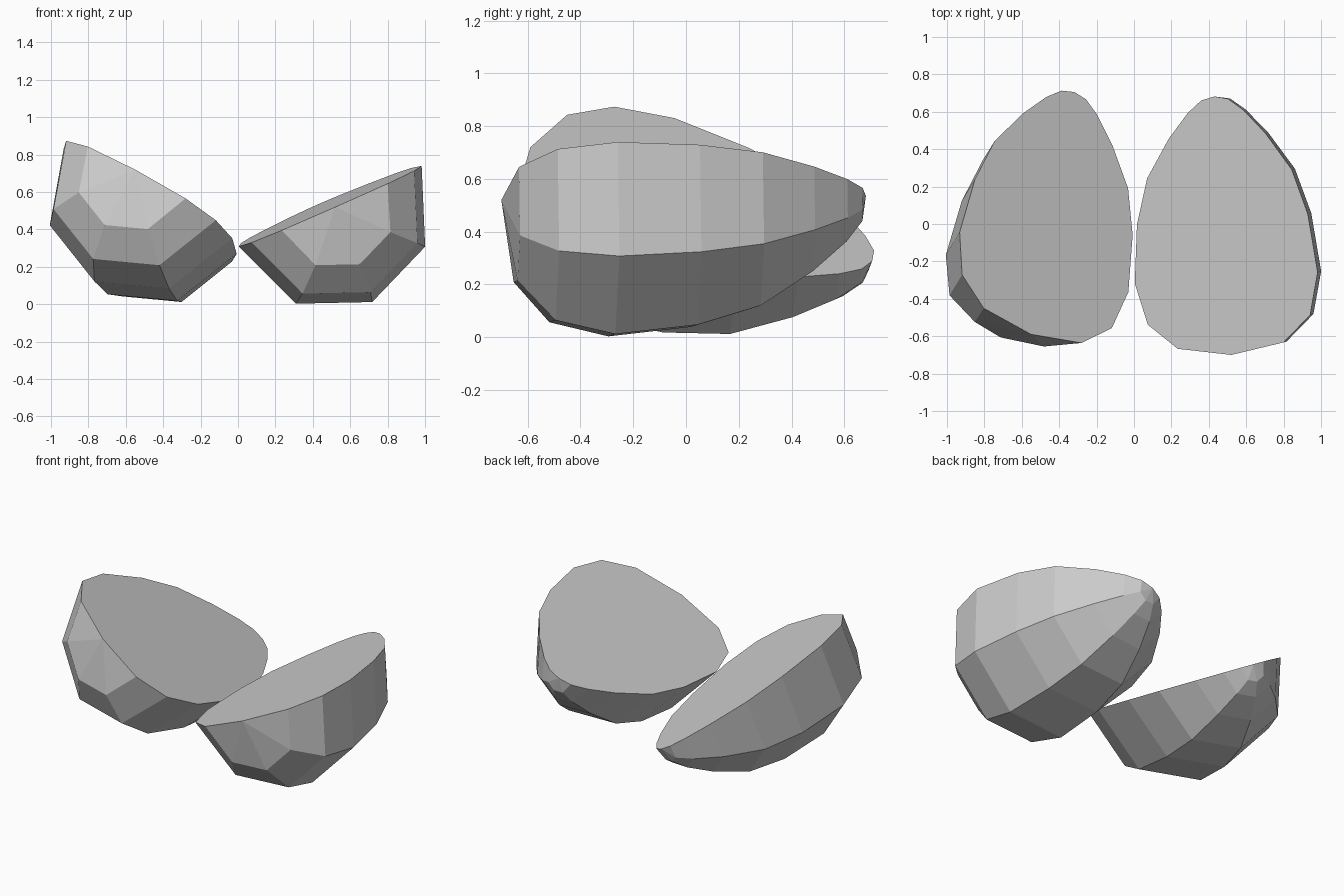
import bpy, bmesh, math
from mathutils import Vector, Matrix

if "Cube" in bpy.data.objects:
    bpy.data.objects.remove(bpy.data.objects["Cube"])

# Egg profile: (distance along the axis from the blunt end, radius)
PROFILE = [(0.05, 0.31), (0.188, 0.475), (0.413, 0.535), (0.727, 0.50),
           (0.97, 0.423), (1.173, 0.283), (1.305, 0.162), (1.368, 0.078)]
LENGTH = 1.385
SIDES = 4       # half of an octagonal cross-section
DEPTH = 0.025   # the cut lies slightly above the axis


def half_egg(name, base, tip, across):
    """Half egg with a flat cut face; base and tip are the ends of the cut."""
    bm = bmesh.new()
    blunt = bm.verts.new((0, 0, 0))
    point = bm.verts.new((0, LENGTH, 0))
    rings = []
    for u, r in PROFILE:
        ring = []
        for i in range(SIDES + 1):
            t = math.pi * i / SIDES
            drop = DEPTH if 0 < i < SIDES else 0
            ring.append(bm.verts.new((r * math.cos(t), u, -r * math.sin(t) - drop)))
        rings.append(ring)
    # Shell and end fans
    for i in range(SIDES):
        for a, b in zip(rings, rings[1:]):
            bm.faces.new((a[i], a[i + 1], b[i + 1], b[i]))
        bm.faces.new((blunt, rings[0][i + 1], rings[0][i]))
        bm.faces.new((point, rings[-1][i], rings[-1][i + 1]))
    # Flat cut face
    bm.faces.new([blunt] + [r[0] for r in rings] + [point] + [r[-1] for r in reversed(rings)])
    bmesh.ops.recalc_face_normals(bm, faces=bm.faces)

    # Lay the half in place
    base = Vector(base)
    y = (Vector(tip) - base).normalized()
    x = Vector(across)
    x = (x - y * x.dot(y)).normalized()
    z = x.cross(y)
    rot = Matrix((x, y, z)).transposed().to_4x4()
    mesh = bpy.data.meshes.new(name)
    bm.to_mesh(mesh)
    bm.free()
    obj = bpy.data.objects.new(name, mesh)
    obj.matrix_world = Matrix.Translation(base) @ rot
    bpy.context.collection.objects.link(obj)
    return obj


half_egg("right_half", (0.52, -0.70, 0.52), (0.43, 0.68, 0.535), (0.913, 0.075, 0.403))
half_egg("left_half", (-0.55, -0.59, 0.72), (-0.32, 0.70, 0.29), (0.841, -0.308, -0.444))
